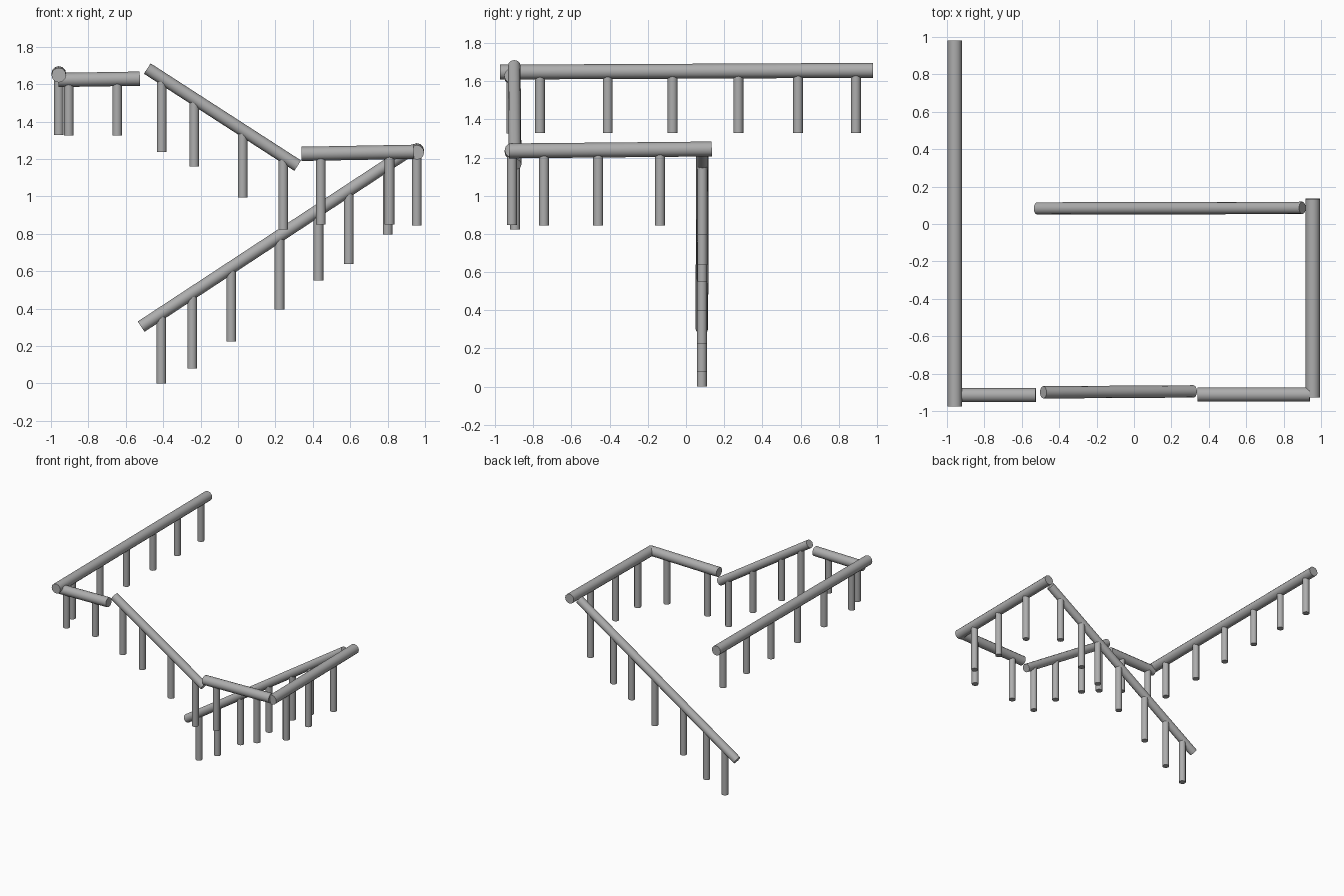
import bpy
import math
from mathutils import Vector

cube = bpy.data.objects.get("Cube")
if cube:
    bpy.data.objects.remove(cube, do_unlink=True)

# Single metal colour
metal = bpy.data.materials.new("grey metal")
metal.use_nodes = True
grey = (0.42, 0.42, 0.42, 1)
metal.diffuse_color = grey
metal.node_tree.nodes["Principled BSDF"].inputs["Base Color"].default_value = grey


def tube(name, start, end, radius, sides=12):
    """Capped round bar between two points."""
    a, b = Vector(start), Vector(end)
    axis = b - a
    bpy.ops.mesh.primitive_cylinder_add(vertices=sides, radius=radius,
                                        depth=axis.length, location=(a + b) / 2)
    obj = bpy.context.object
    obj.name = name
    obj.rotation_euler = axis.to_track_quat('Z', 'Y').to_euler()
    obj.data.materials.append(metal)
    bpy.ops.object.shade_smooth_by_angle(angle=math.radians(40))


def railing(name, start, end, radius, posts):
    """Handrail with posts given as (position along main axis, foot height)."""
    tube(name + "_handrail", start, end, radius)
    a, b = Vector(start), Vector(end)
    main = 0 if abs(b.x - a.x) > abs(b.y - a.y) else 1
    for i, (pos, foot) in enumerate(posts, 1):
        top = a.lerp(b, (pos - a[main]) / (b[main] - a[main]))
        tube(f"{name}_post_{i}", (top.x, top.y, foot), top, 0.026)


# Upper floor
railing("upper_side", (-0.958, -0.975, 1.648), (-0.958, 0.98, 1.657), 0.039,
        [(y, 1.328) for y in (-0.765, -0.41, -0.07, 0.274, 0.587, 0.89)])
railing("upper_front", (-0.96, -0.915, 1.622), (-0.525, -0.915, 1.629), 0.038,
        [(x, 1.326) for x in (-0.905, -0.646)])

# Upper stair flight
railing("upper_stair", (-0.485, -0.9, 1.683), (0.319, -0.895, 1.164), 0.033,
        [(-0.408, 1.236), (-0.234, 1.16), (0.025, 0.995), (0.242, 0.823)])

# Middle landing
railing("landing_front", (0.34, -0.912, 1.227), (0.94, -0.912, 1.238), 0.038,
        [(x, 0.848) for x in (0.443, 0.81)])
railing("landing_side", (0.956, -0.928, 1.235), (0.956, 0.135, 1.245), 0.039,
        [(y, 0.845) for y in (-0.744, -0.46, -0.136)])

# Lower stair flight
railing("lower_stair", (-0.518, 0.083, 0.303), (0.9, 0.086, 1.234), 0.033,
        [(-0.41, 0), (-0.245, 0.08), (-0.036, 0.225), (0.222, 0.395),
         (0.43, 0.55), (0.592, 0.637), (0.8, 0.797)])
